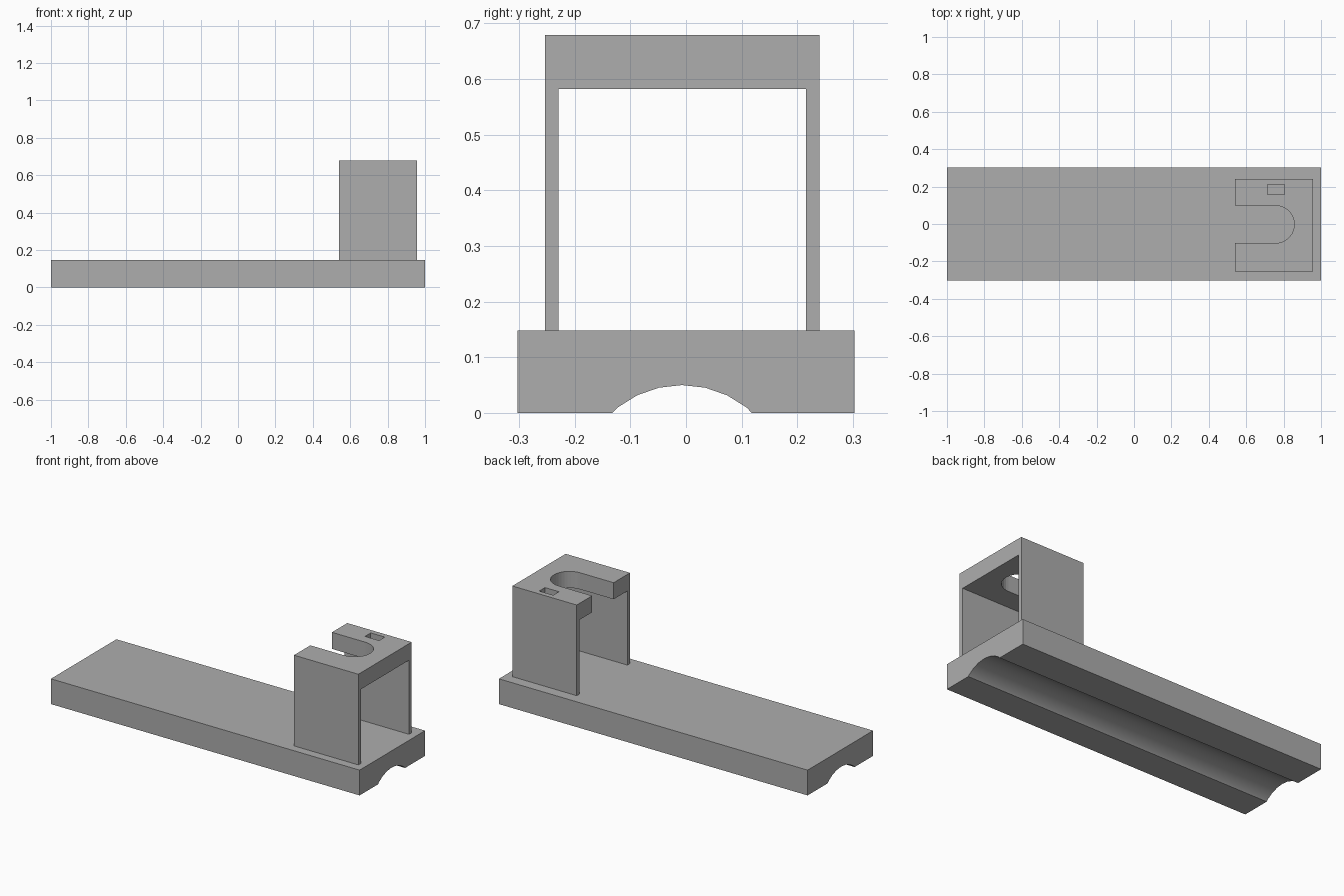
import bpy
import math

cube = bpy.data.objects.get("Cube")
if cube:
    bpy.data.objects.remove(cube, do_unlink=True)

grey = bpy.data.materials.new("plain grey")
grey.use_nodes = True
grey.diffuse_color = (0.42, 0.42, 0.42, 1)
grey.node_tree.nodes["Principled BSDF"].inputs["Base Color"].default_value = (0.42, 0.42, 0.42, 1)


def prism(name, profile, start, end, axis):
    """Extrude a counter-clockwise profile along x (profile in y, z) or z (profile in x, y)."""
    def place(p, t):
        return (t, p[0], p[1]) if axis == "x" else (p[0], p[1], t)
    n = len(profile)
    verts = [place(p, start) for p in profile] + [place(p, end) for p in profile]
    faces = [tuple(reversed(range(n))), tuple(range(n, 2 * n))]
    faces += [(i, (i + 1) % n, (i + 1) % n + n, i + n) for i in range(n)]
    mesh = bpy.data.meshes.new(name)
    mesh.from_pydata(verts, [], faces)
    mesh.materials.append(grey)
    obj = bpy.data.objects.new(name, mesh)
    bpy.context.collection.objects.link(obj)
    return obj


def cut(obj, cutter):
    cutter.hide_render = True
    cutter.hide_set(True)
    mod = obj.modifiers.new(cutter.name, "BOOLEAN")
    mod.operation = "DIFFERENCE"
    mod.solver = "EXACT"
    mod.object = cutter


def arc(cx, cy, radius, angles):
    return [(cx + radius * math.cos(math.radians(a)),
             cy + radius * math.sin(math.radians(a))) for a in angles]


# Base slab with a shallow rounded groove along its underside
mid = -0.007
groove = arc(mid, -0.137, 0.187, [90 + 12.86 * k for k in range(3, -4, -1)])
base = prism("base_slab",
             [(-0.303, 0), (mid - 0.125, 0)] + groove +
             [(mid + 0.125, 0), (0.303, 0), (0.303, 0.148), (-0.303, 0.148)],
             -1, 1, "x")

# Bridge: two thin walls carrying a thick top plate
front, back = -0.253, 0.24
bridge = prism("bridge",
               [(front, 0.148), (front + 0.024, 0.148), (front + 0.024, 0.582),
                (back - 0.024, 0.582), (back - 0.024, 0.148), (back, 0.148),
                (back, 0.679), (front, 0.679)],
               0.54, 0.957, "x")

# Round-ended slot, open on the right side of the top plate
slot = arc(0.757, -0.002, 0.1, range(-90, 91, 10))
cut(bridge, prism("slot_cutter", [(0.4, 0.098), (0.4, -0.102)] + slot, 0.5, 0.8, "z"))

# Small rectangular hole through the top plate
cut(bridge, prism("hole_cutter",
                  [(0.713, 0.157), (0.804, 0.157), (0.804, 0.21), (0.713, 0.21)],
                  0.5, 0.8, "z"))

# Smooth the curved walls while keeping the edges crisp
bpy.ops.object.select_all(action="DESELECT")
for obj in (base, bridge):
    obj.select_set(True)
    bpy.context.view_layer.objects.active = obj
bpy.ops.object.shade_smooth_by_angle(angle=math.radians(25))
